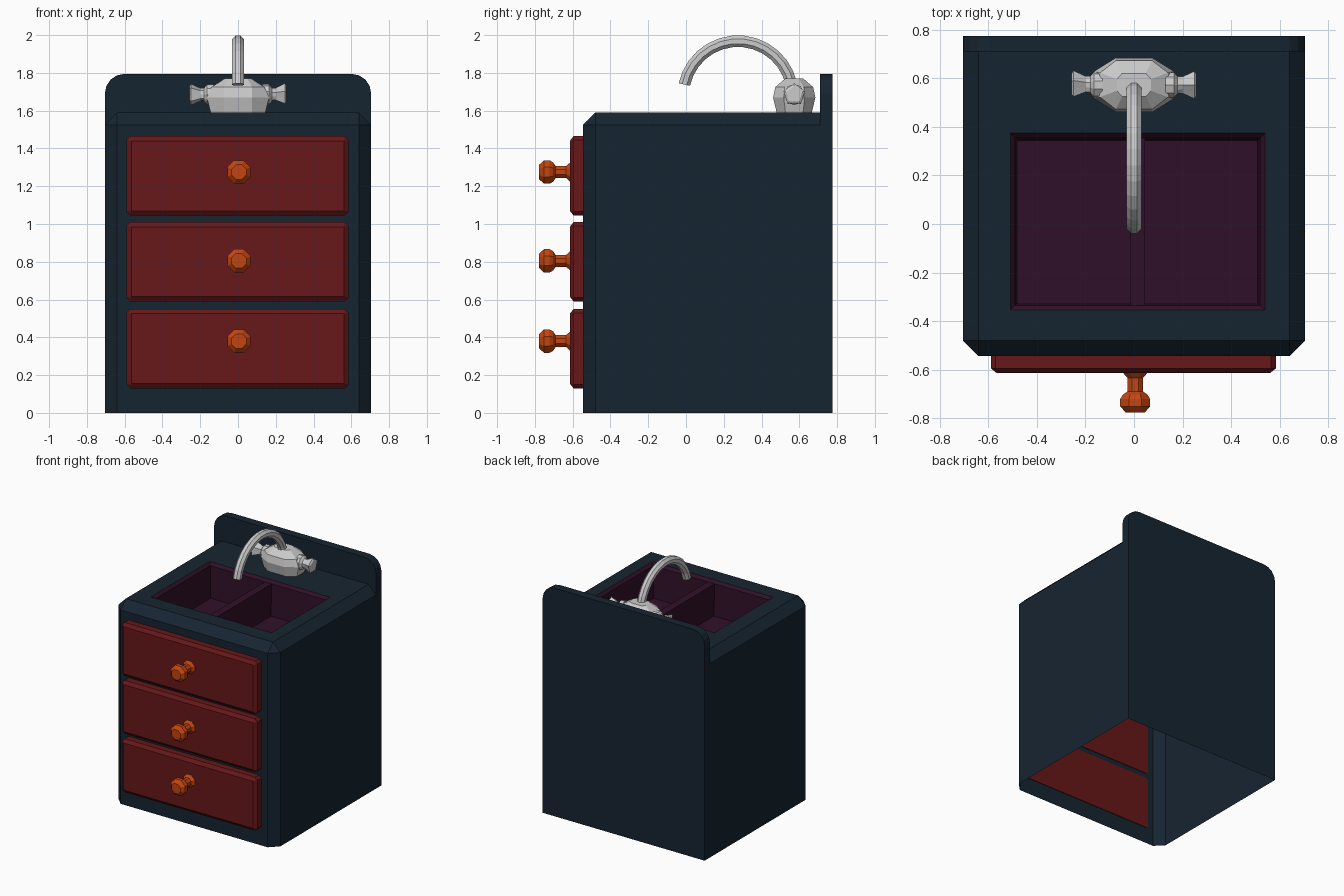
import bpy, bmesh
from math import cos, sin, pi, radians
from mathutils import Vector as V

if "Cube" in bpy.data.objects:
    bpy.data.objects.remove(bpy.data.objects["Cube"])


def material(name, color):
    m = bpy.data.materials.new(name)
    m.diffuse_color = (*color, 1)
    m.use_nodes = True
    m.node_tree.nodes["Principled BSDF"].inputs["Base Color"].default_value = m.diffuse_color
    return m


BLUE = material("dark_blue", (0.008, 0.018, 0.030))
RED = material("red", (0.135, 0.009, 0.010))
ORANGE = material("orange", (0.56, 0.060, 0.005))
PLUM = material("plum", (0.030, 0.005, 0.021))
X, Y, Z = V((1, 0, 0)), V((0, 1, 0)), V((0, 0, 1))


def loft(name, rings, mat=None, start=True, end=True):
    """Skin a list of equal-length rings, with optional end caps."""
    bm = bmesh.new()
    rows = [[bm.verts.new(p) for p in r] for r in rings]
    n = len(rows[0])
    for a, b in zip(rows, rows[1:]):
        for i in range(n):
            j = (i + 1) % n
            bm.faces.new((a[i], a[j], b[j], b[i]))
    if start:
        bm.faces.new(rows[0][::-1])
    if end:
        bm.faces.new(rows[-1])
    bmesh.ops.remove_doubles(bm, verts=bm.verts, dist=1e-4)
    me = bpy.data.meshes.new(name)
    bm.to_mesh(me)
    bm.free()
    ob = bpy.data.objects.new(name, me)
    bpy.context.collection.objects.link(ob)
    if mat:
        me.materials.append(mat)
    return ob


def ring(c, u, v, r, n=8, star=1.0):
    pts = []
    for i in range(n):
        a = 2 * pi * (i + 0.5) / n
        k = r * (star if i % 2 else 1)
        pts.append(c + u * k * cos(a) + v * k * sin(a))
    return pts


def rect(x0, x1, y0, y1, z):
    return [(x0, y1, z), (x0, y0, z), (x1, y0, z), (x1, y1, z)]


# Cabinet shell: open underneath, chamfered edges, opening for the basin
def outline(hx, back, mid, front, fx, z):
    return [(-hx, back, z), (-hx, mid, z), (-fx, front, z),
            (fx, front, z), (hx, mid, z), (hx, back, z)]


bx0, bx1, by0, by1 = -0.51, 0.54, -0.355, 0.375
b = rect(bx0, bx1, by0, by1, 1.59)
loft("cabinet", [outline(0.705, 0.775, -0.48, -0.545, 0.64, 0),
                 outline(0.705, 0.775, -0.48, -0.545, 0.64, 1.525),
                 outline(0.64, 0.715, -0.48, -0.48, 0.64, 1.59),
                 [b[0], b[1], b[1], b[2], b[2], b[3]]],
     BLUE, start=False, end=False)

# Backsplash with rounded top corners
R = 0.105
prof = [(-0.705, 1.525), (0.705, 1.525)]
for cx, a0 in ((0.6, 0), (-0.6, 90)):
    for i in range(5):
        a = radians(a0 + 22.5 * i)
        prof.append((cx + R * cos(a), 1.69 + R * sin(a)))
loft("backsplash", [[(x, y, z) for x, z in prof] for y in (0.775, 0.71)], BLUE)

# Double basin with a divider
loft("basin", [rect(bx0 + d, bx1 - d, by0 + d, by1 - d, z)
               for d, z in ((0, 1.59), (0.02, 1.57), (0.03, 1.32))],
     PLUM, start=False)
loft("basin_divider", [rect(-0.015, 0.045, by0 + 0.02, by1 - 0.02, z)
                       for z in (1.32, 1.57)], PLUM, start=False)


# Drawers and knobs
def panel(d, c, y, z0, z1):
    x0, x1, z0, z1 = -0.59 + d, 0.585 - d, z0 + d, z1 - d
    return [(x0 + c, y, z0), (x1 - c, y, z0), (x1, y, z0 + c), (x1, y, z1 - c),
            (x1 - c, y, z1), (x0 + c, y, z1), (x0, y, z1 - c), (x0, y, z0 + c)]


knob = [(-0.61, 0.058), (-0.635, 0.034), (-0.69, 0.034), (-0.703, 0.055),
        (-0.722, 0.067), (-0.752, 0.067), (-0.777, 0.042)]
for i, (z0, kz) in enumerate(((0.13, 0.38), (0.59, 0.805), (1.045, 1.275))):
    z1 = z0 + 0.42
    loft(f"drawer_{i + 1}", [panel(0, 0.02, -0.54, z0, z1),
                             panel(0, 0.02, -0.595, z0, z1),
                             panel(0.025, 0, -0.615, z0, z1)], RED)
    loft(f"knob_{i + 1}", [ring(V((0.005, y, kz)), X, Z, r) for y, r in knob], ORANGE)

# Tap body: stacked elongated octagons
FY = 0.573


def body(hx, hy, z):
    mx, my = min(0.075, hx * 0.7), hy * 0.5
    return [(x, FY + y, z) for x, y in
            ((hx, -my), (hx, my), (mx, hy), (-mx, hy),
             (-hx, my), (-hx, -my), (-mx, -hy), (mx, -hy))]


loft("tap_body", [body(0.145, 0.093, 1.59), body(0.165, 0.112, 1.67),
                  body(0.14, 0.1, 1.725), body(0.07, 0.048, 1.77)])

# Tap handles: fluted and flaring outwards
handle = [(0.13, 0.055), (0.165, 0.055), (0.18, 0.036), (0.2, 0.036),
          (0.25, 0.06), (0.258, 0.045)]
for side, s in (("right", 1), ("left", -1)):
    u, v = (Y, Z) if s > 0 else (Z, Y)
    loft(f"tap_handle_{side}",
         [ring(V((s * x, FY, 1.685)), u, v, r, 10, 0.8 if x > 0.19 else 1)
          for x, r in handle])

# Curved spout
arc = []
for i in range(15):
    a = radians(168 * i / 14)
    radial = Y * cos(a) + Z * sin(a)
    arc.append(ring(V((0, 0.275, 1.678)) + radial * 0.29, X, radial, 0.033))
loft("spout", arc)
